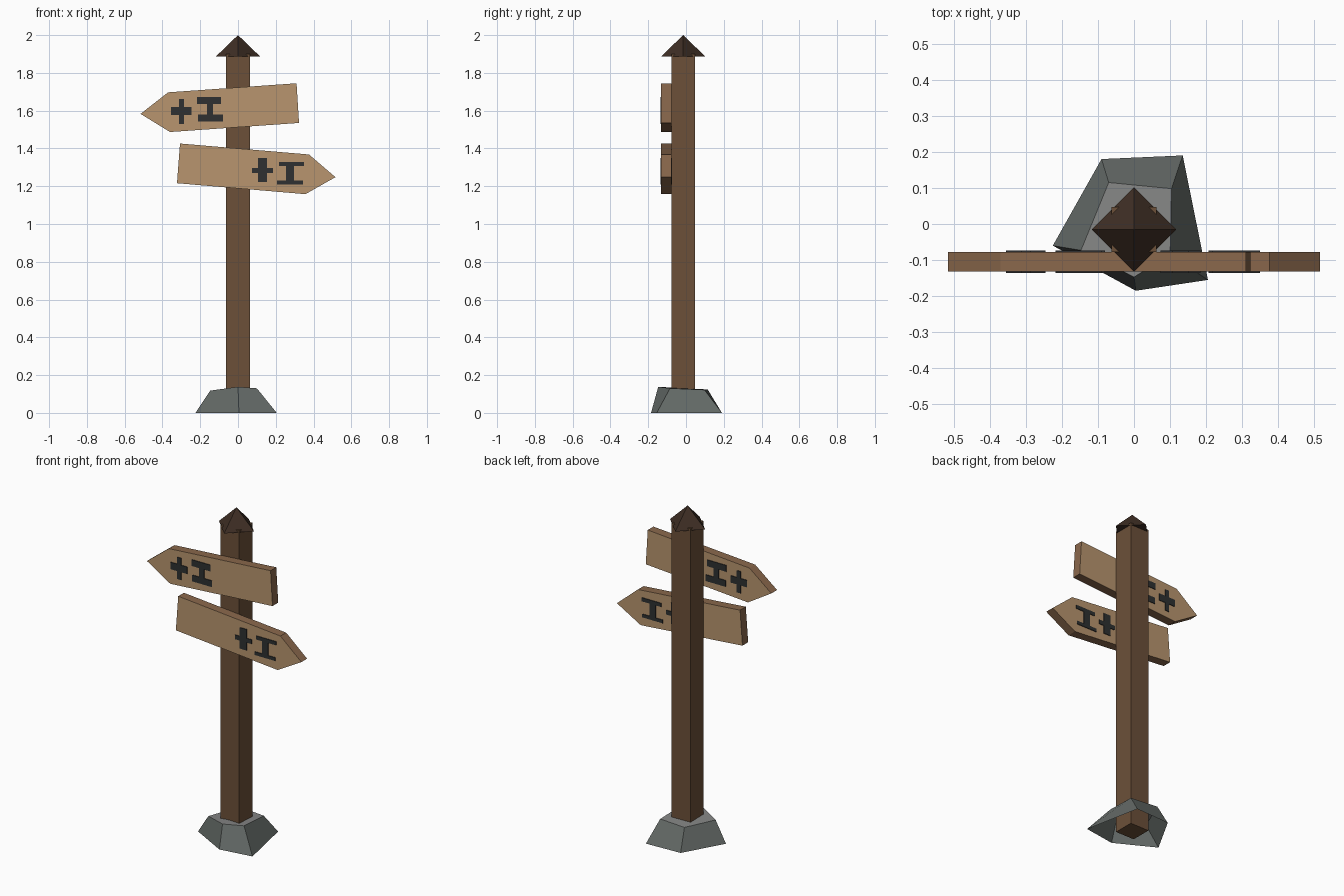
import bpy, bmesh, math

if "Cube" in bpy.data.objects:
    bpy.data.objects.remove(bpy.data.objects["Cube"])


def material(name, rgb):
    """Flat material from an sRGB 0-255 colour."""
    m = bpy.data.materials.new(name)
    lin = [((c / 255 + 0.055) / 1.055) ** 2.4 for c in rgb]
    m.diffuse_color = (*lin, 1)
    m.use_nodes = True
    m.node_tree.nodes["Principled BSDF"].inputs["Base Color"].default_value = m.diffuse_color
    return m


POST = material("post_brown", (108, 80, 57))
CAP = material("cap_dark_brown", (62, 46, 36))
TAN = material("board_tan", (184, 149, 110))
EDGE = material("board_edge_brown", (138, 104, 76))
STONE = material("stone_grey", (100, 106, 103))
STONE_TOP = material("stone_top_grey", (133, 134, 133))
PAINT = material("paint_black", (46, 48, 49))


def finish(name, bm, *mats):
    me = bpy.data.meshes.new(name)
    bm.to_mesh(me)
    bm.free()
    for m in mats:
        me.materials.append(m)
    ob = bpy.data.objects.new(name, me)
    bpy.context.collection.objects.link(ob)
    return ob


def add_box(bm, x0, x1, y0, y1, z0, z1):
    vs = bmesh.ops.create_cube(bm, size=1)["verts"]
    for v in vs:
        v.co = (x0 + (v.co.x + .5) * (x1 - x0),
                y0 + (v.co.y + .5) * (y1 - y0),
                z0 + (v.co.z + .5) * (z1 - z0))


def loft(bm, ring_a, ring_b, close_start=True):
    """Skin two rings of points; the second ring is always closed."""
    a = [bm.verts.new(p) for p in ring_a]
    b = [bm.verts.new(p) for p in ring_b]
    n = len(a)
    for i in range(n):
        j = (i + 1) % n
        bm.faces.new((a[i], a[j], b[j], b[i]))
    bm.faces.new(b)
    if close_start:
        bm.faces.new(a[::-1])
    bmesh.ops.recalc_face_normals(bm, faces=bm.faces)


CY = -0.015                       # post centre in y
HALF = 0.0625
FRONT, BACK = -0.132, CY - HALF   # board front and back

# Square post
bm = bmesh.new()
add_box(bm, -HALF, HALF, CY - HALF, CY + HALF, 0, 1.9)
finish("post", bm, POST)

# Pyramid cap, turned so its corners point along the axes
bm = bmesh.new()
r = 0.117
ring = [bm.verts.new((r * math.cos(i * math.pi / 2), CY + r * math.sin(i * math.pi / 2), 1.887))
        for i in range(4)]
apex = bm.verts.new((0, CY, 2.0))
bm.faces.new(ring[::-1])
for i in range(4):
    bm.faces.new((ring[i], ring[(i + 1) % 4], apex))
finish("post_cap", bm, CAP)

# Five-sided foot stone, open underneath
base = [(-.225, -.06, 0), (.005, -.185, 0), (.205, -.155, 0), (.135, .19, 0), (-.09, .18, 0)]
top = [(-.147, -.073, .118), (0, -.147, .138), (.1, -.085, .13), (.104, .098, .122), (-.07, .115, .124)]
bm = bmesh.new()
loft(bm, base, top, close_start=False)
for f in bm.faces:
    if f.normal.z < 0 and len(f.verts) == 5:
        bmesh.ops.reverse_faces(bm, faces=bm.faces)
        break
for f in bm.faces:
    f.material_index = 1 if len(f.verts) == 5 else 0
finish("foot_stone", bm, STONE, STONE_TOP)

# Arrow boards: tan front and back, browner edges
boards = {
    "upper_board": [(-.516, 1.583), (-.36, 1.487), (.323, 1.535), (.31, 1.745), (-.37, 1.697)],
    "lower_board": [(.516, 1.248), (.376, 1.368), (-.307, 1.426), (-.323, 1.216), (.357, 1.158)],
}
for name, outline in boards.items():
    bm = bmesh.new()
    loft(bm, [(x, FRONT, z) for x, z in outline], [(x, BACK, z) for x, z in outline])
    for f in bm.faces:
        f.material_index = 0 if abs(f.normal.y) > .9 else 1
    finish(name, bm, TAN, EDGE)

# Painted bars (x0, x1, z0, z1), as thin plates on both sides of each board
marks = {
    "upper_marks": [(-.355, -.245, 1.578, 1.62), (-.313, -.286, 1.53, 1.662),
                    (-.217, -.09, 1.635, 1.673), (-.165, -.133, 1.578, 1.635),
                    (-.212, -.08, 1.543, 1.581)],
    "lower_marks": [(.106, .153, 1.222, 1.349), (.074, .185, 1.27, 1.296),
                    (.217, .349, 1.306, 1.328), (.254, .296, 1.23, 1.306),
                    (.207, .344, 1.21, 1.23)],
}
for name, bars in marks.items():
    bm = bmesh.new()
    for x0, x1, z0, z1 in bars:
        for y in (FRONT, BACK):
            add_box(bm, x0, x1, y - .004, y + .004, z0, z1)
    finish(name, bm, PAINT)
